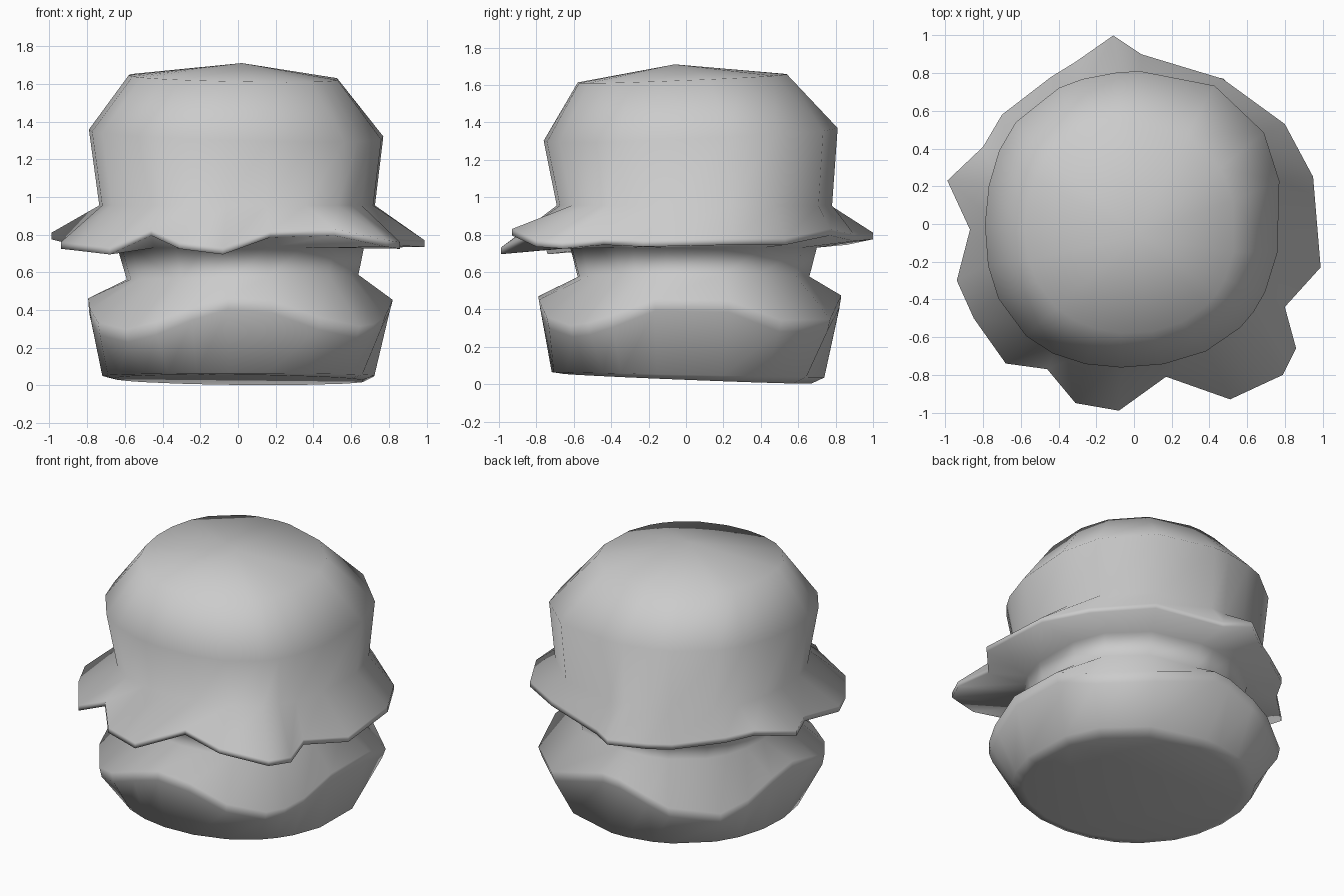
import bpy, bmesh
from math import atan2, cos, sin
from mathutils import Vector

if "Cube" in bpy.data.objects:
    bpy.data.objects.remove(bpy.data.objects["Cube"], do_unlink=True)

grey = bpy.data.materials.new("plain grey")
grey.use_nodes = True
grey.diffuse_color = (0.6, 0.6, 0.6, 1)
grey.node_tree.nodes["Principled BSDF"].inputs["Base Color"].default_value = (0.6, 0.6, 0.6, 1)

# Ragged edge of the skirt between the two bun halves
rim = [Vector(p) for p in (
    (.99, -.23, .76), (.95, .25, .77), (.8, .53, .77), (.47, .77, .82),
    (.04, .9, .79), (-.11, 1, .8), (-.31, .86, .77), (-.44, .78, .77),
    (-.7, .58, .81), (-.8, .41, .82), (-.99, .23, .8), (-.87, -.03, .77),
    (-.94, -.3, .75), (-.85, -.5, .74), (-.68, -.74, .72), (-.46, -.77, .82),
    (-.31, -.95, .75), (-.08, -.99, .72), (.17, -.81, .81), (.51, -.93, .82),
    (.79, -.8, .76), (.86, -.66, .75), (.8, -.44, .77))]
angles = [atan2(p.y, p.x) for p in rim]


def ring(radius, z, dx=0, dy=0, tilt_x=0, tilt_y=0, square=0, skew=0, dip=0):
    """A rounded square: bulging corners, corners lowered by dip, tilted height."""
    pts = []
    for a in angles:
        corner = sin(2 * a) ** 2
        r = radius * (1 + square * corner + skew * sin(2 * a))
        x, y = cos(a) * r, sin(a) * r
        pts.append(Vector((x + dx, y + dy, z + tilt_x * x + tilt_y * y - dip * corner)))
    return pts


def loft(name, rings, cap_point):
    """Join the rings from the bottom up, close the base and peak the top."""
    bm = bmesh.new()
    rows = [[bm.verts.new(p) for p in r] for r in rings]
    n = len(angles)
    for low, high in zip(rows, rows[1:]):
        for i in range(n):
            j = (i + 1) % n
            bm.faces.new((low[i], low[j], high[j], high[i]))
    bm.faces.new(rows[0][::-1])
    peak = bm.verts.new(cap_point)
    for i in range(n):
        bm.faces.new((rows[-1][i], rows[-1][(i + 1) % n], peak))
    bmesh.ops.recalc_face_normals(bm, faces=bm.faces[:])
    mesh = bpy.data.meshes.new(name)
    bm.to_mesh(mesh)
    bm.free()
    mesh.materials.append(grey)
    obj = bpy.data.objects.new(name, mesh)
    bpy.context.collection.objects.link(obj)
    bpy.ops.object.select_all(action='DESELECT')
    obj.select_set(True)
    bpy.context.view_layer.objects.active = obj
    bpy.ops.object.shade_smooth_by_angle(angle=3.1)
    return obj


loft("layered_bun", [
    ring(.67, .03, .01, 0, -.01, -.04),                     # tilted base
    ring(.73, .05, .01, .01, 0, -.02, square=.02),
    ring(.8, .41, .01, .02, .02, square=.1, dip=.17),       # lower bun
    ring(.81, .475, .015, .02, .015, square=.11, dip=.17),
    ring(.62, .575, .03, .04, .02, square=.04),             # waist
    ring(.66, .73, .02, .04, square=.04),
    [p - Vector((0, 0, .025)) for p in rim],                # skirt
    [p + Vector((0, 0, .01)) for p in rim],
    ring(.735, .955, 0, .045, square=.05, skew=.02),        # upper bun
    ring(.785, 1.335, -.005, .025, -.03, .045, square=.05, skew=.02),
    ring(.56, 1.635, -.02, -.02, -.02, .04, square=.03),
], (.02, -.06, 1.71))
